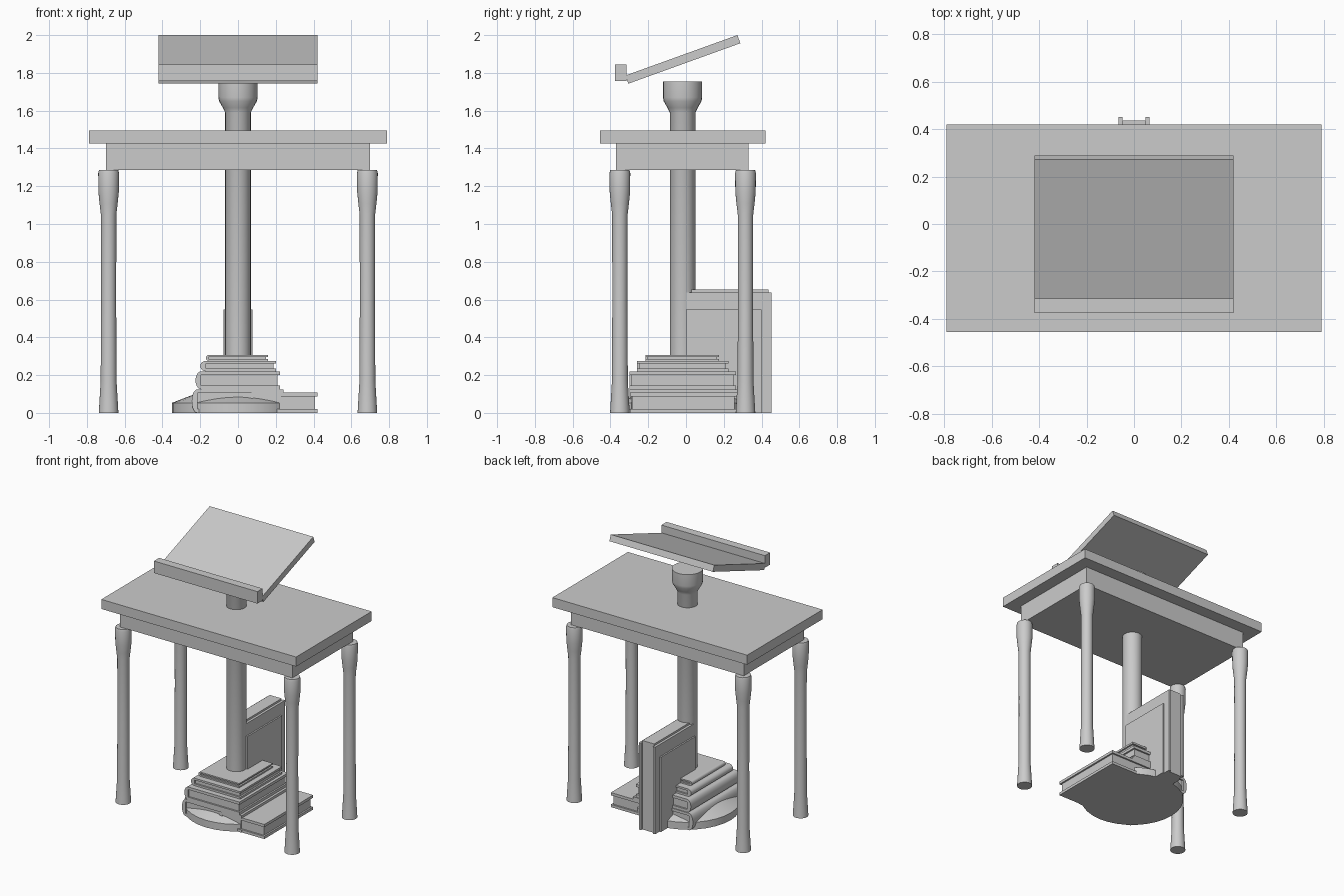
import bpy, bmesh, math
from mathutils import Matrix

if "Cube" in bpy.data.objects:
    bpy.data.objects.remove(bpy.data.objects["Cube"])


def make(name, bm, smooth=False):
    bmesh.ops.recalc_face_normals(bm, faces=bm.faces[:])
    me = bpy.data.meshes.new(name)
    bm.to_mesh(me)
    bm.free()
    ob = bpy.data.objects.new(name, me)
    bpy.context.collection.objects.link(ob)
    if smooth:
        bpy.ops.object.select_all(action='DESELECT')
        ob.select_set(True)
        bpy.context.view_layer.objects.active = ob
        bpy.ops.object.shade_smooth_by_angle(angle=math.radians(35))
    return ob


def box(name, x, y, z):
    bm = bmesh.new()
    size = [b - a for a, b in (x, y, z)]
    mid = [(a + b) / 2 for a, b in (x, y, z)]
    bmesh.ops.create_cube(bm, size=1, matrix=Matrix.Translation(mid) @ Matrix.Diagonal((*size, 1)))
    return make(name, bm)


def turned(name, profile, x, y, sides=24):
    """Lathe a (radius, height) profile with capped ends."""
    bm = bmesh.new()
    rings = []
    for r, z in profile:
        rings.append([bm.verts.new((x + r * math.cos(2 * math.pi * i / sides),
                                    y + r * math.sin(2 * math.pi * i / sides), z))
                      for i in range(sides)])
    for a, b in zip(rings, rings[1:]):
        for i in range(sides):
            j = (i + 1) % sides
            bm.faces.new((a[i], a[j], b[j], b[i]))
    bm.faces.new(rings[0])
    bm.faces.new(rings[-1])
    return make(name, bm, True)


def prism(name, pts, axis, lo, hi, smooth=False):
    """Extrude a 2D outline along x (outline is y,z) or y (outline is x,z)."""
    bm = bmesh.new()
    put = (lambda p, t: (t, *p)) if axis == 'x' else (lambda p, t: (p[0], t, p[1]))
    a = [bm.verts.new(put(p, lo)) for p in pts]
    b = [bm.verts.new(put(p, hi)) for p in pts]
    bm.faces.new(a)
    bm.faces.new(b)
    for i in range(len(pts)):
        j = (i + 1) % len(pts)
        bm.faces.new((a[i], a[j], b[j], b[i]))
    return make(name, bm, smooth)


def flat_book(name, x, y, z, cover=0.02, bulge=0.03, inset=0.012):
    """Lying book: two covers, recessed pages, rounded spine on the left."""
    xs = x[0] + bulge
    box(name + "_lower_cover", (xs, x[1]), y, (z[0], z[0] + cover))
    box(name + "_upper_cover", (xs, x[1]), y, (z[1] - cover, z[1]))
    box(name + "_pages", (xs, x[1] - inset), (y[0] + inset, y[1] - inset),
        (z[0] + cover, z[1] - cover))
    zc, h = (z[0] + z[1]) / 2, (z[1] - z[0]) / 2
    arc = [(xs - bulge * math.cos(t), zc + h * math.sin(t))
           for t in [math.pi * (i / 10 - 0.5) for i in range(11)]]
    prism(name + "_spine", arc, 'y', *y, smooth=True)


# table
box("table_top", (-0.79, 0.79), (-0.455, 0.42), (1.425, 1.495))
box("table_apron", (-0.70, 0.70), (-0.37, 0.33), (1.285, 1.425))
leg = [(0.052, 0), (0.049, 0.05), (0.042, 0.17), (0.040, 0.6), (0.041, 1.05),
       (0.048, 1.11), (0.054, 1.17), (0.055, 1.27), (0.051, 1.285)]
for side, sx in (("left", -1), ("right", 1)):
    for end, y in (("front", -0.35), ("back", 0.315)):
        turned(f"{end}_{side}_leg", leg, sx * 0.685, y)

# central post with flared head, and its domed foot
turned("post", [(0.068, 0.05), (0.068, 1.59), (0.08, 1.615), (0.1, 1.65),
                (0.104, 1.67), (0.104, 1.755)], 0, -0.018)
turned("domed_foot", [(0.35, 0), (0.35, 0.053), (0.28, 0.08), (0.2, 0.11), (0.08, 0.125)],
       0, -0.018, 32)

# reading board and its ledge
prism("reading_board", [(-0.305, 1.743), (0.288, 1.957), (0.272, 2.0), (-0.321, 1.786)],
      'x', -0.42, 0.42)
box("board_ledge", (-0.42, 0.42), (-0.375, -0.315), (1.757, 1.845))

# pile of books around the post
flat_book("bottom_book", (-0.245, 0.24), (-0.30, 0.27), (0.0, 0.125))
flat_book("second_book", (-0.225, 0.222), (-0.30, 0.265), (0.125, 0.22))
flat_book("third_book", (-0.2, 0.2), (-0.26, 0.225), (0.22, 0.275), 0.014)
flat_book("top_book", (-0.17, 0.16), (-0.215, 0.175), (0.275, 0.307), 0.01, 0.015)
flat_book("side_book", (0.05, 0.42), (-0.295, 0.27), (0.0, 0.107))

# upright book behind the post
for side, s in (("left", -1), ("right", 1)):
    box(f"upright_{side}_cover", sorted((s * 0.048, s * 0.066)), (0.0, 0.452), (0, 0.638))
    box(f"upright_{side}_panel", sorted((s * 0.066, s * 0.077)), (0.0, 0.40), (0, 0.548))
box("upright_pages", (-0.048, 0.048), (0.02, 0.437), (0, 0.652))
